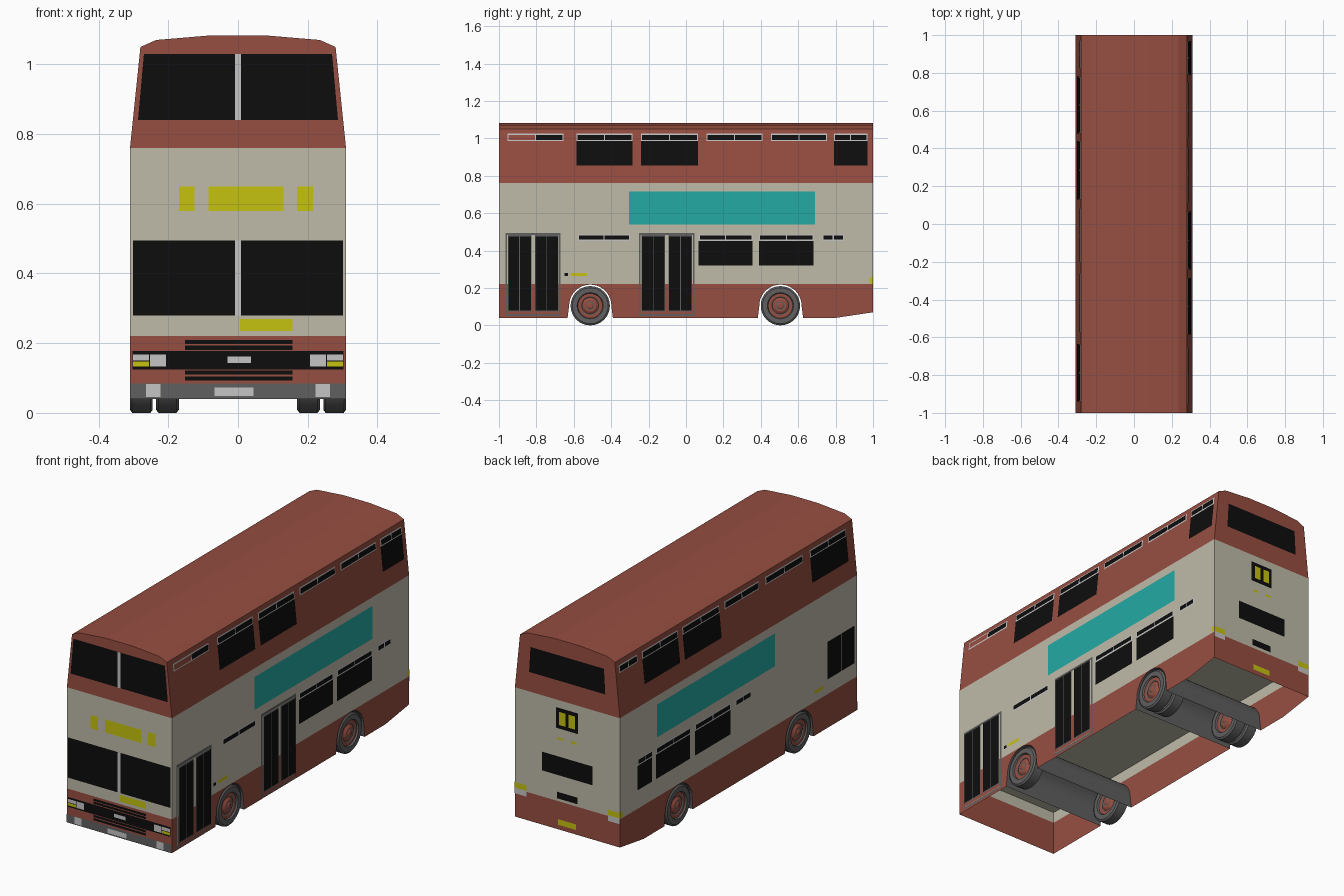
import bpy, bmesh, math
from mathutils import Vector

if "Cube" in bpy.data.objects:
    bpy.data.objects.remove(bpy.data.objects["Cube"])


def material(name, r, g, b):
    m = bpy.data.materials.new(name)
    m.diffuse_color = (r, g, b, 1)
    m.use_nodes = True
    m.node_tree.nodes["Principled BSDF"].inputs["Base Color"].default_value = m.diffuse_color
    return m


MATS = [material("red", .31, .077, .053), material("cream", .52, .495, .395),
        material("black", .004, .004, .004), material("teal", .017, .40, .37),
        material("yellow", .56, .54, .005), material("grey", .115, .115, .115),
        material("light grey", .56, .56, .56)]
RED, CREAM, BLACK, TEAL, YELLOW, GREY, LIGHT = range(7)

W, BELT, SKIRT, BASE = .31, .76, .22, .04
ROOF = [(.31, .76), (.28, 1.05), (.235, 1.07), (.08, 1.083)]
AXLES, ARCH_R, WHEEL_R = (-.512, .505), .113, .105


def build(name, faces, outward=None):
    """Object from a list of (corner points, material index)."""
    bm = bmesh.new()
    for pts, mat in faces:
        f = bm.faces.new([bm.verts.new(p) for p in pts])
        f.material_index = mat
        f.normal_update()
        if outward and f.normal.dot(Vector(outward)) < 0:
            f.normal_flip()
    if not outward:
        bmesh.ops.remove_doubles(bm, verts=bm.verts, dist=1e-5)
        bmesh.ops.recalc_face_normals(bm, faces=bm.faces)
    me = bpy.data.meshes.new(name)
    bm.to_mesh(me)
    bm.free()
    for m in MATS:
        me.materials.append(m)
    ob = bpy.data.objects.new(name, me)
    bpy.context.collection.objects.link(ob)
    return ob


def arch(c):
    """Wheel arch outline in (y, z), front to back."""
    arc = [(c - ARCH_R * math.cos(math.pi * i / 20), .105 + ARCH_R * math.sin(math.pi * i / 20))
           for i in range(21)]
    return [(c - ARCH_R - .008, BASE)] + arc + [(c + ARCH_R + .008, BASE)]


# Body shell: skirts with arches, cream middle, red upper deck, ends and roof
shell = []
low = [(-1, BASE)] + arch(AXLES[0]) + arch(AXLES[1]) + [(.8, BASE), (1, .07), (1, SKIRT), (-1, SKIRT)]
for s in (1, -1):
    shell.append(([(s * W, y, z) for y, z in low], RED))
    shell.append(([(s * W, -1, SKIRT), (s * W, 1, SKIRT), (s * W, 1, BELT), (s * W, -1, BELT)], CREAM))
section = ROOF + [(-x, z) for x, z in reversed(ROOF)]
for (xa, za), (xb, zb) in zip(section, section[1:]):
    shell.append(([(xa, -1, za), (xa, 1, za), (xb, 1, zb), (xb, -1, zb)], RED))
for y, base in ((-1, BASE), (1, .07)):
    for z0, z1, m in ((base, SKIRT, RED), (SKIRT, BELT, CREAM)):
        shell.append(([(-W, y, z0), (W, y, z0), (W, y, z1), (-W, y, z1)], m))
    shell.append(([(x, y, z) for x, z in section], RED))
build("body_shell", shell)
build("floor", [([(-W, -1, .28), (W, -1, .28), (W, 1, .28), (-W, 1, .28)], CREAM)], (0, 0, -1))

# Wheel arch tunnels across the whole width
for label, c in zip(("front", "rear"), AXLES):
    a = arch(c)
    build(label + "_wheel_arch", [([(-W, *p), (W, *p), (W, *q), (-W, *q)], GREY)
                                  for p, q in zip(a, a[1:])])

# Wheels: lathed profile (offset from wheel middle, radius, material of next ring)
half = [(0, .105, GREY), (.026, .105, GREY), (.0325, .096, GREY), (.0325, .07, GREY),
        (.024, .066, RED), (.024, .05, GREY), (.02, .044, RED), (.028, .032, RED),
        (.028, .024, GREY), (.028, .018, RED), (.032, .012, RED), (.032, .0, RED)]


def wheel(name, x, y, n=32):
    faces = []
    for s in (1, -1):
        for (d0, r0, m), (d1, r1, _) in zip(half, half[1:]):
            for i in range(n):
                a, b = (2 * math.pi * k / n for k in (i, i + 1))
                pt = lambda d, r, t: (x + s * d, y + r * math.cos(t), WHEEL_R + r * math.sin(t))
                quad = [pt(d0, r0, a), pt(d0, r0, b), pt(d1, r1, b), pt(d1, r1, a)]
                faces.append((quad if r1 else quad[:3], m))
    ob = build(name, faces)
    bpy.context.view_layer.objects.active = ob
    ob.select_set(True)
    bpy.ops.object.shade_smooth_by_angle(angle=math.radians(30))
    ob.select_set(False)


for s, side in ((1, "right"), (-1, "left")):
    wheel("front_wheel_" + side, s * .2775, AXLES[0])
    wheel("rear_outer_wheel_" + side, s * .2775, AXLES[1])
    wheel("rear_inner_wheel_" + side, s * .2025, AXLES[1])

# Painted details: thin plates laid on one side of the body
OUT = {"right": (1, 0, 0), "left": (-1, 0, 0), "front": (0, -1, 0), "back": (0, 1, 0)}
plates = {}


def plate(side, part, u0, u1, z0, z1, mat, layer=1, lean=0):
    off = .0018 * layer

    def pt(u, z):
        if side in ("right", "left"):
            x = W - max(0, z - BELT) * .03 / .29 + off
            return (x if side == "right" else -x, u, z)
        shift = lean * (z - z0)
        u += -shift if u > 0 else shift
        return (u, -1 - off if side == "front" else 1 + off, z)
    plates.setdefault((side, part), []).append(
        ([pt(u0, z0), pt(u1, z0), pt(u1, z1), pt(u0, z1)], mat))


def vent(side, y0, y1, z0, z1, first=BLACK):
    """Framed sliding vent with two panes."""
    e, m = .006, (y0 + y1) / 2
    plate(side, "vents", y0, y1, z0, z1, LIGHT)
    plate(side, "vents", y0 + e, m - e / 2, z0 + e, z1 - e, first, 2)
    plate(side, "vents", m + e / 2, y1 - e, z0 + e, z1 - e, BLACK, 2)


def upper(side, y0, y1, pane, first=BLACK):
    vent(side, y0, y1, .985, 1.025, first)
    if pane:
        plate(side, "windows", y0, y1, .855, .986, BLACK)


def lower(side, y0, y1, pane=True):
    vent(side, y0, y1, .452, .487)
    if pane:
        plate(side, "windows", y0, y1, .32, .45, BLACK)


# Right side
upper("right", -.955, -.655, False, RED)
for y0, y1, pane in ((-.585, -.285, 1), (-.24, .065, 1), (.11, .41, 0), (.455, .755, 0), (.79, .97, 1)):
    upper("right", y0, y1, pane)
for y0, y1, pane in ((-.578, -.3, 0), (.068, .355, 1), (.39, .683, 1), (.73, .845, 0)):
    lower("right", y0, y1, pane)
for y in (-.965, -.25):
    plate("right", "doors", y, y + .295, .05, .495, GREY)
    plate("right", "doors", y + .008, y + .287, .06, .482, CREAM, 2)
    plate("right", "doors", y + .008, y + .287, .06, SKIRT, RED, 3)
    for d in (.015, .16):
        plate("right", "doors", y + d - .003, y + d + .123, .075, .482, GREY, 4)
        for k in (0, .062):
            plate("right", "doors", y + d + k, y + d + k + .058, .08, .476, BLACK, 5)
plate("right", "indicator", -.65, -.63, .263, .28, BLACK)
plate("right", "indicator", -.615, -.53, .263, .28, YELLOW)

# Left side
for y0, y1, pane in ((.82, .975, 0), (.48, .78, 1), (.13, .44, 1), (-.205, .085, 0),
                     (-.575, -.26, 0), (-.94, -.635, 1)):
    upper("left", y0, y1, pane)
for y0, y1, pane in ((.73, .855, 1), (.41, .70, 1), (.07, .37, 1), (-.10, .03, 0)):
    lower("left", y0, y1, pane)
for y0, y1 in ((-.975, -.868), (-.862, -.75)):
    plate("left", "cab_window", y0, y1, .3, .5, BLACK)
plate("left", "indicator", -.72, -.64, .263, .28, YELLOW)

# Both sides: advert panel and rear corner lamp
for side in ("right", "left"):
    plate(side, "advert_panel", -.305, .69, .54, .715, TEAL)
    plate(side, "corner_lamp", .982, 1, .225, .255, YELLOW)

# Front
for a, b in ((-.287, -.008), (.008, .287)):
    plate("front", "upper_windscreen", -.287, .287, .84, 1.03, BLACK, 1, .09)
    plate("front", "lower_windscreen", a - .015 * (a < -.1), b + .015 * (b > .1), .28, .495, BLACK)
plate("front", "windscreen_bars", -.008, .008, .84, 1.03, LIGHT, 2)
plate("front", "windscreen_bars", -.008, .008, .28, .495, LIGHT, 2)
for a, b in ((-.17, -.125), (-.085, .13), (.17, .215)):
    plate("front", "destination_signs", a, b, .58, .65, YELLOW)
plate("front", "route_plate", .006, .157, .235, .27, YELLOW)
for z in (.197, .181, .110, .093):
    plate("front", "grille", -.152, .157, z, z + .012, BLACK)
plate("front", "lamp_band", -.303, .303, .125, .177, BLACK)
for s in (1, -1):
    for a, b, z0, z1, m in ((.255, .301, .15, .168, LIGHT), (.255, .301, .133, .147, YELLOW),
                            (.207, .252, .133, .168, LIGHT), (.222, .264, .045, .083, LIGHT)):
        plate("front", "lamps", *sorted((s * a, s * b)), z0, z1, m, 2)
plate("front", "lamps", -.03, .037, .143, .162, LIGHT, 2)
plate("front", "bumper", -.31, .31, BASE, .084, GREY)
plate("front", "number_plate", -.067, .045, .048, .073, LIGHT, 2)

# Back
plate("back", "upper_window", -.225, .225, .865, 1.0, BLACK, 1, .06)
plate("back", "lower_window", -.15, .15, .36, .46, BLACK)
plate("back", "route_box", -.065, .065, .61, .72, BLACK)
for s in (1, -1):
    plate("back", "route_box", s * .028 - .018, s * .028 + .018, .63, .70, YELLOW, 2)
    plate("back", "small_lamps", s * .04 - .018, s * .04 + .018, .55, .562, YELLOW)
    plate("back", "corner_lamps", *sorted((s * .24, s * .31)), .225, .255, YELLOW)
    plate("back", "corner_lamps", *sorted((s * .24, s * .31)), .195, .225, LIGHT)
plate("back", "engine_vent", -.06, .06, .235, .27, BLACK)
plate("back", "number_plate", -.053, .053, .095, .125, YELLOW)

for (side, part), faces in plates.items():
    build(side + "_" + part, faces, OUT[side])
